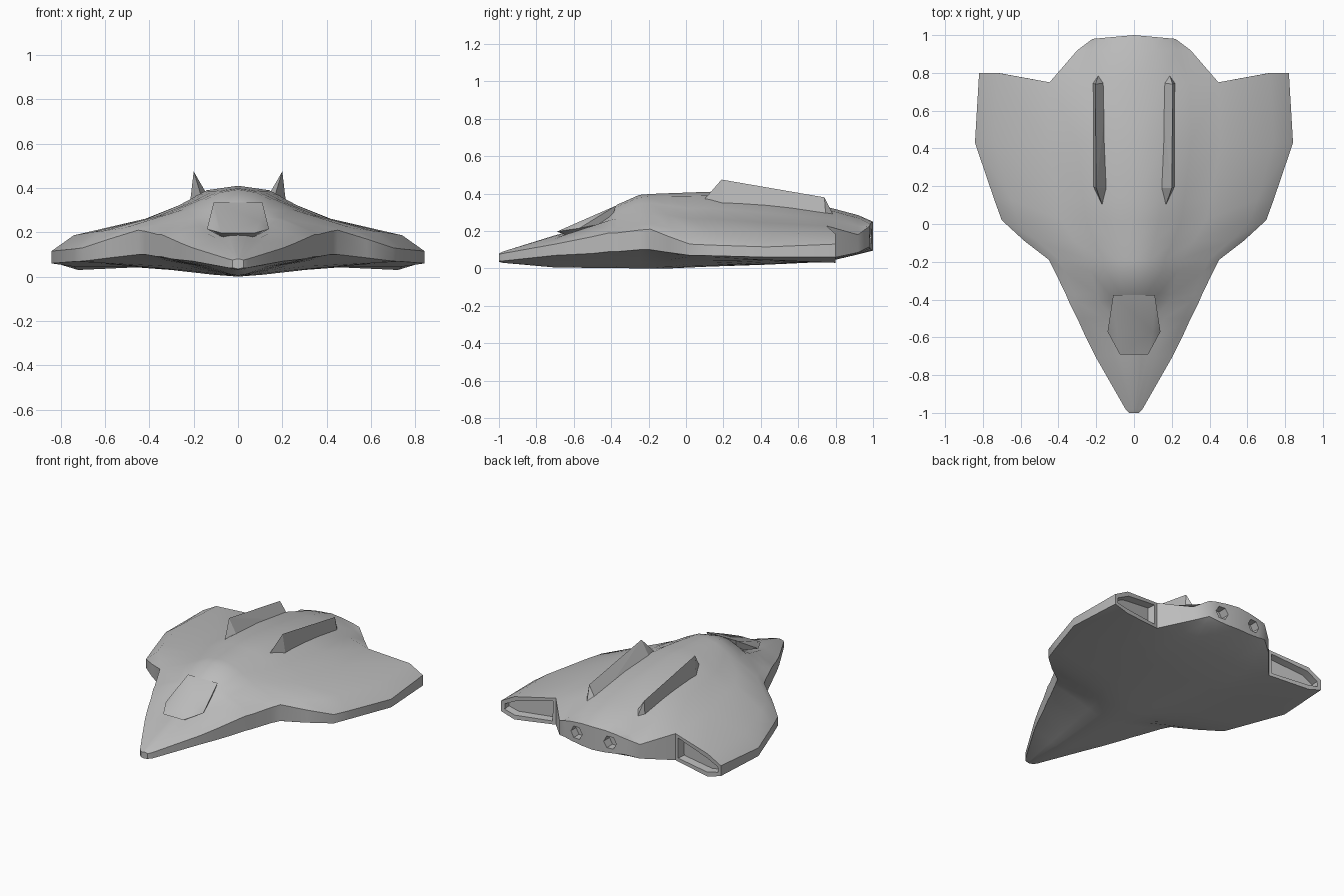
import bpy, bmesh, math
from mathutils import Matrix

cube = bpy.data.objects.get("Cube")
if cube:
    bpy.data.objects.remove(cube)

grey = bpy.data.materials.new("hull_grey")
grey.use_nodes = True
COLOUR = (0.5, 0.5, 0.5, 1)
grey.diffuse_color = COLOUR
grey.node_tree.nodes["Principled BSDF"].inputs["Base Color"].default_value = COLOUR


def make_object(name, bm):
    bmesh.ops.recalc_face_normals(bm, faces=bm.faces)
    mesh = bpy.data.meshes.new(name)
    bm.to_mesh(mesh)
    bm.free()
    mesh.materials.append(grey)
    obj = bpy.data.objects.new(name, mesh)
    bpy.context.collection.objects.link(obj)
    return obj


def make_wedge(name, points):
    bm = bmesh.new()
    bmesh.ops.convex_hull(bm, input=[bm.verts.new(p) for p in points])
    bmesh.ops.dissolve_limit(bm, angle_limit=0.03, verts=bm.verts, edges=bm.edges)
    return make_object(name, bm)


def activate(obj):
    bpy.ops.object.select_all(action="DESELECT")
    obj.select_set(True)
    bpy.context.view_layer.objects.active = obj


def apply(obj, kind, **settings):
    mod = obj.modifiers.new(kind.title(), kind)
    for key, value in settings.items():
        setattr(mod, key, value)
    activate(obj)
    bpy.ops.object.modifier_apply(modifier=mod.name)


# Column positions across the half width, and how each profile falls to the rim
SPREAD = (0, 0.19, 0.36, 0.545, 0.88, 1)
NOSE = (1, 0.93, 0.75, 0.5, 0.14, 0)
WING = (1, 0.93, 0.69, 0.49, 0.27, 0)
BELLY = (0, 0.1, 0.3, 0.55, 0.88, 1)
TAIL_SPREAD = (0, 0.4, 0.75, 1)
TAIL = (1, 0.85, 0.45, 0)

# y, half width, crest, rim top, rim bottom, keel, wing share, cockpit dip, pod bulge
STATIONS = [
    (-1.00, 0.025, 0.08, 0.075, 0.04, 0.035, 0, 0, 0),
    (-0.98, 0.045, 0.09, 0.08, 0.04, 0.03, 0, 0, 0),
    (-0.70, 0.205, 0.185, 0.13, 0.07, 0.005, 0, 0.008, 0),
    (-0.60, 0.255, 0.24, 0.15, 0.075, 0.004, 0, 0.035, 0),
    (-0.50, 0.30, 0.285, 0.17, 0.08, 0.003, 0, 0.04, 0),
    (-0.41, 0.345, 0.325, 0.19, 0.09, 0.002, 0, 0.025, 0),
    (-0.37, 0.362, 0.34, 0.19, 0.09, 0.002, 0, 0, 0),
    (-0.25, 0.42, 0.393, 0.205, 0.1, 0, 0, 0, 0),
    (-0.19, 0.45, 0.398, 0.21, 0.1, 0, 0.1, 0, 0),
    (-0.09, 0.58, 0.402, 0.17, 0.085, 0, 0.6, 0, 0),
    (0.02, 0.70, 0.406, 0.13, 0.07, 0.005, 1, 0, 0),
    (0.13, 0.74, 0.41, 0.125, 0.068, 0.01, 1, 0, 0),
    (0.43, 0.842, 0.38, 0.115, 0.06, 0.02, 1, 0, 0.01),
    (0.75, 0.82, 0.33, 0.13, 0.06, 0.035, 1, 0, 0.027),
]
TAIL_STATIONS = [
    (0.92, 0.30, 0.285, 0.18, 0.085, 0.075),
    (0.98, 0.22, 0.25, 0.225, 0.115, 0.095),
]

# Hull half, lofted from nose to wing ends
bm = bmesh.new()
rows = []
for y, w, crest, rim, low, keel, wing, dip, bulge in STATIONS:
    top, bottom = [], []
    last = y == STATIONS[-1][0]
    for i, t in enumerate(SPREAD):
        fall = NOSE[i] * (1 - wing) + WING[i] * wing
        z = rim + (crest - rim) * fall - (dip if i < 3 else 0)
        yy = y + (0.05 if last and i > 3 else 0)
        top.append(bm.verts.new((w * t, yy, z)))
        z = keel + (low - keel) * BELLY[i] - (bulge if i == 4 else 0)
        bottom.append(bm.verts.new((w * t, yy, z)))
    rows.append((top, bottom))

# Tail continues from the inner columns only, with a slightly bowed end
tail_rows = [(rows[-1][0][:4], rows[-1][1][:4])]
for y, w, crest, rim, low, keel in TAIL_STATIONS:
    bow = 0.02 if y == TAIL_STATIONS[-1][0] else 0
    top = [bm.verts.new((w * t, y + bow * (1 - t), rim + (crest - rim) * f))
           for t, f in zip(TAIL_SPREAD, TAIL)]
    bottom = [bm.verts.new((w * t, y + bow * (1 - t), low + (keel - low) * f))
              for t, f in zip(TAIL_SPREAD, TAIL)]
    tail_rows.append((top, bottom))


def skin(sections):
    for (top_a, low_a), (top_b, low_b) in zip(sections, sections[1:]):
        for i in range(len(top_a) - 1):
            bm.faces.new((top_a[i], top_a[i + 1], top_b[i + 1], top_b[i]))
            bm.faces.new((low_a[i], low_b[i], low_b[i + 1], low_a[i + 1]))
        bm.faces.new((top_a[-1], low_a[-1], low_b[-1], top_b[-1]))


skin(rows)
skin(tail_rows)
bm.faces.new(rows[0][0] + rows[0][1][::-1])
bm.faces.new(tail_rows[-1][0] + tail_rows[-1][1][::-1])
pod = bm.faces.new(rows[-1][0][3:] + rows[-1][1][:2:-1])
bmesh.ops.recalc_face_normals(bm, faces=bm.faces)
if pod.normal.y < 0:
    bmesh.ops.reverse_faces(bm, faces=bm.faces)

# Recessed exhaust in the wing end
bmesh.ops.inset_individual(bm, faces=[pod], thickness=0.03)
bmesh.ops.inset_individual(bm, faces=[pod], thickness=0.006, depth=-0.05)
hull = make_object("hull", bm)
apply(hull, "MIRROR", use_clip=True, merge_threshold=0.001)

# Hexagonal engine sockets cut into the tail
for side in (-1, 1):
    bm = bmesh.new()
    bmesh.ops.create_cone(bm, cap_ends=True, segments=6, radius1=0.045, radius2=0.045, depth=0.12,
                          matrix=Matrix.Translation((side * 0.125, 0.99, 0.172))
                          @ Matrix.Rotation(math.pi / 2, 4, "X") @ Matrix.Rotation(math.pi / 6, 4, "Z"))
    cutter = make_object("socket_cutter", bm)
    cutter.hide_render = True
    apply(hull, "BOOLEAN", object=cutter, operation="DIFFERENCE", solver="EXACT")
    bpy.data.objects.remove(cutter)

# Cockpit canopy, a sloping wedge whose lip overhangs the nose
CANOPY = [(0.11, -0.375, 0.335), (0.1, -0.57, 0.25), (0.14, -0.57, 0.215),
          (0.075, -0.69, 0.197), (0.06, -0.62, 0.17), (0.09, -0.4, 0.25)]
canopy = make_wedge("canopy", [(s * x, y, z) for s in (-1, 1) for x, y, z in CANOPY])

for obj in (hull, canopy):
    activate(obj)
    bpy.ops.object.shade_smooth_by_angle(angle=math.radians(40))

# Dorsal fins, wedges with a sharp ridge
FIN = [(0.165, 0.09, 0.36), (0.128, 0.19, 0.35), (0.218, 0.2, 0.32), (0.135, 0.75, 0.27),
       (0.222, 0.75, 0.25), (0.182, 0.805, 0.25), (0.2, 0.19, 0.475), (0.205, 0.74, 0.38)]
for side, label in ((1, "left"), (-1, "right")):
    make_wedge(label + "_fin", [(side * x, y, z) for x, y, z in FIN])
